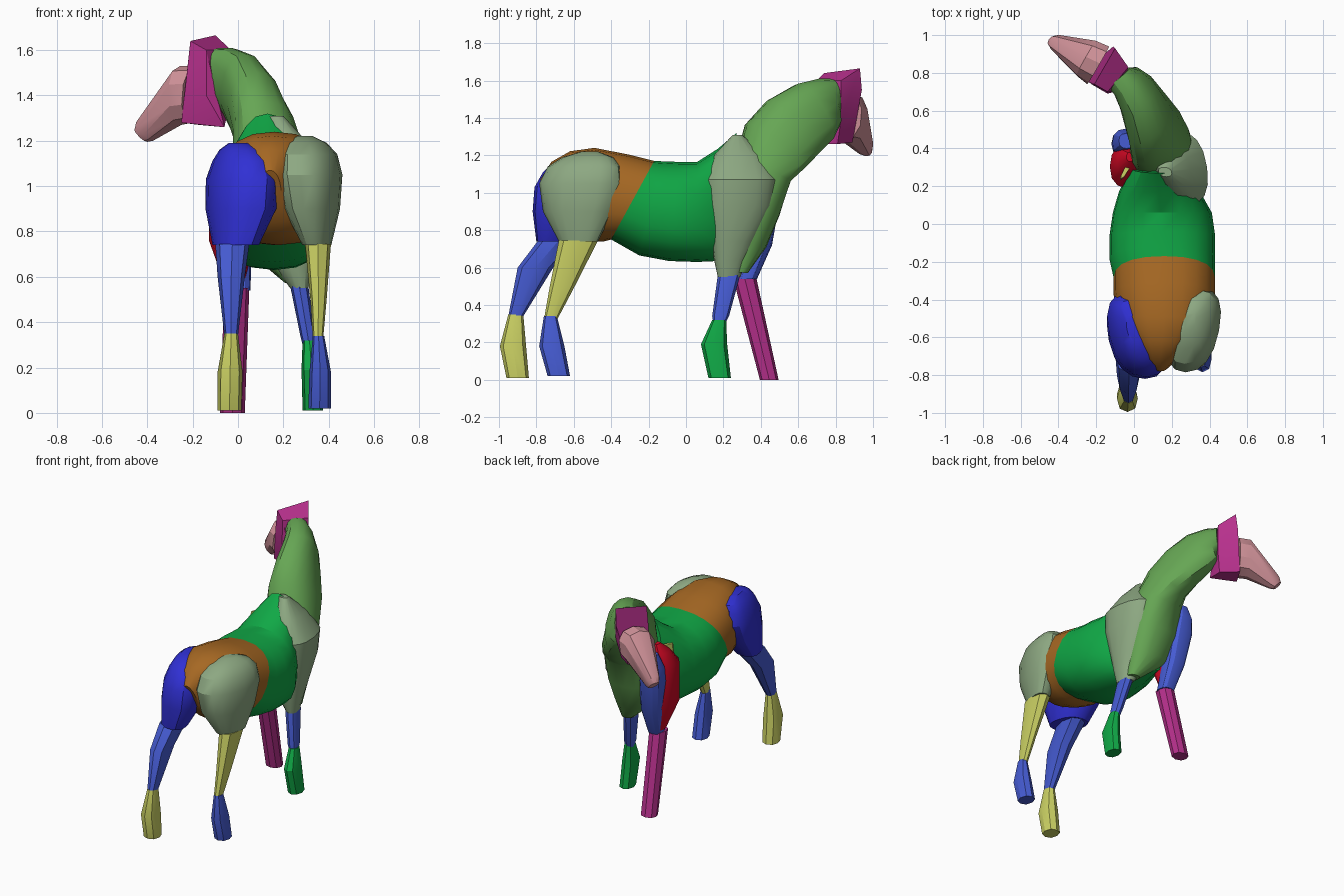
import bpy, bmesh, math
from mathutils import Vector

if "Cube" in bpy.data.objects:
    bpy.data.objects.remove(bpy.data.objects["Cube"])


def material(name, rgb):
    lin = [((c / 255 + 0.055) / 1.055) ** 2.4 if c > 10 else c / 255 / 12.92 for c in rgb]
    m = bpy.data.materials.new(name)
    m.use_nodes = True
    m.diffuse_color = (*lin, 1)
    m.node_tree.nodes["Principled BSDF"].inputs["Base Color"].default_value = (*lin, 1)
    return m


NAVY = material("deep blue", (48, 48, 212))
BLUE = material("periwinkle blue", (70, 92, 212))
KHAKI = material("khaki yellow", (204, 210, 100))
BROWN = material("brown", (166, 104, 35))
SAGE = material("sage", (141, 168, 130))
GREEN = material("bright green", (16, 168, 70))
MOSS = material("moss green", (102, 166, 84))
MAGENTA = material("magenta", (182, 48, 140))
PINK = material("dusty pink", (211, 148, 155))
RED = material("red", (205, 8, 35))


def finish(name, bm, mat):
    bmesh.ops.recalc_face_normals(bm, faces=bm.faces)
    me = bpy.data.meshes.new(name)
    bm.to_mesh(me)
    bm.free()
    me.materials.append(mat)
    ob = bpy.data.objects.new(name, me)
    bpy.context.collection.objects.link(ob)
    bpy.ops.object.select_all(action='DESELECT')
    ob.select_set(True)
    bpy.context.view_layer.objects.active = ob
    bpy.ops.object.shade_smooth_by_angle(angle=math.radians(30))


def ring(p, q, w, yaw, n):
    """Rounded section from point p to point q, w wide to each side."""
    p, q = Vector(p), Vector(q)
    c, u = (p + q) / 2, (p - q) / 2
    v = Vector((math.cos(yaw), math.sin(yaw), 0)) * w
    power = lambda t: math.copysign(abs(t) ** 0.85, t)
    return [c + u * power(math.cos(a)) + v * power(math.sin(a))
            for a in (2 * math.pi * i / n for i in range(n))]


def loft(name, mat, sections, n=16):
    """Skin a row of sections (p, q, width, yaw) and cap both ends."""
    bm = bmesh.new()
    rows = [[bm.verts.new(v) for v in ring(p, q, w, yaw, n)] for p, q, w, yaw in sections]
    for a, b in zip(rows, rows[1:]):
        for i in range(n):
            j = (i + 1) % n
            bm.faces.new((a[i], a[j], b[j], b[i]))
    bm.faces.new(rows[0])
    bm.faces.new(rows[-1])
    finish(name, bm, mat)


def levels(name, mat, rows, n=8, skew=0):
    """Loft level sections (z, y back, y front, x low, x high); skew slants the
    back end sideways by a share of the half width, keeping the x range."""
    sections = []
    for z, y0, y1, x0, x1 in rows:
        c, h = (x0 + x1) / 2, (x1 - x0) / 2
        sections.append(((c + skew * h, y0, z), (c - skew * h, y1, z),
                         h * math.sqrt(1 - skew * skew), 0))
    loft(name, mat, sections, n)


# Trunk: barrel and rump share a slanted section
waist = ((.16, -.17, 1.17), (.16, -.40, .75), .268, 0)
loft("barrel", GREEN, [
    waist,
    ((.15, -.12, 1.168), (.15, -.25, .665), .28, 0),
    ((.15, -.04, 1.165), (.15, -.09, .635), .28, 0),
    ((.14, .06, 1.165), (.16, .06, .63), .262, 0),
    ((.13, .17, 1.235), (.14, .17, .635), .215, 0),
    ((.13, .27, 1.32), (.12, .33, .66), .145, 0)], 20)
loft("rump", BROWN, [
    waist,
    ((.16, -.31, 1.205), (.16, -.44, .74), .268, 0),
    ((.16, -.49, 1.24), (.18, -.50, .74), .255, 0),
    ((.15, -.62, 1.222), (.18, -.60, .78), .185, 0),
    ((.14, -.72, 1.165), (.17, -.66, .84), .11, 0),
    ((.14, -.78, 1.07), (.16, -.70, .90), .04, 0)], 20)

# Haunches, closing together toward the tail
levels("left_haunch", SAGE, [
    (.74, -.68, -.47, .285, .41), (.90, -.765, -.39, .205, .447),
    (1.05, -.785, -.34, .175, .457), (1.14, -.74, -.35, .18, .435),
    (1.19, -.66, -.39, .21, .39), (1.22, -.56, -.47, .26, .33)], 16, -.3)
levels("right_haunch", NAVY, [
    (.74, -.80, -.57, -.11, .09), (.90, -.82, -.42, -.14, .165),
    (1.03, -.81, -.36, -.138, .175), (1.11, -.765, -.37, -.11, .15),
    (1.16, -.71, -.40, -.08, .10), (1.19, -.63, -.48, -.04, .05)], 16, .3)

# Shoulders
levels("left_shoulder", SAGE, [
    (.55, .17, .29, .23, .31), (.64, .15, .33, .165, .33), (.74, .135, .38, .14, .35),
    (.93, .10, .475, .12, .385), (1.07, .10, .495, .12, .39),
    (1.20, .15, .43, .11, .30), (1.31, .25, .30, .13, .20)], 16, .2)
levels("right_shoulder_rear", RED, [
    (.57, .28, .38, -.06, .035), (.76, .19, .42, -.128, .06),
    (1.03, .19, .42, -.128, .06), (1.12, .26, .40, -.09, .04), (1.18, .33, .38, -.04, .0)], 12)
levels("right_shoulder_front", BLUE, [
    (.54, .27, .38, -.05, .055), (.72, .32, .46, -.085, .06), (.95, .35, .50, -.12, .05),
    (1.05, .36, .505, -.115, .03), (1.14, .40, .48, -.08, .0)], 12)
levels("shoulder_cap", KHAKI, [
    (1.04, .23, .34, -.075, -.01), (1.15, .24, .34, -.07, -.01)], 8, -.9)

# Chest and neck, turning toward the right as it rises
loft("neck", MOSS, [
    ((.25, .22, .58), (.25, .33, .57), .045, 0),
    ((.16, .17, .78), (.16, .43, .71), .15, .05),
    ((.15, .21, .97), (.14, .50, .88), .18, .1),
    ((.15, .27, 1.18), (.13, .555, 1.06), .165, .2),
    ((.12, .33, 1.37), (.11, .625, 1.13), .148, .4),
    ((.085, .45, 1.50), (.05, .70, 1.21), .13, .5),
    ((.035, .60, 1.583), (-.005, .765, 1.28), .112, .65),
    ((-.03, .71, 1.61), (-.05, .80, 1.35), .09, .69),
    ((-.08, .77, 1.61), (-.085, .785, 1.40), .08, .69)], 16)

# Head: wedge block with a sharp crest, then the tapered muzzle
bm = bmesh.new()
for co in [(-.21, .74, 1.64), (-.10, .93, 1.665), (-.225, .74, 1.50), (-.11, .94, 1.55),
           (-.25, .76, 1.28), (-.17, .89, 1.27), (-.14, .70, 1.60), (-.03, .83, 1.60),
           (-.14, .69, 1.40), (-.03, .83, 1.40), (-.06, .71, 1.26), (-.06, .81, 1.26)]:
    bm.verts.new(co)
bmesh.ops.convex_hull(bm, input=bm.verts)
finish("head", bm, MAGENTA)
loft("muzzle", PINK, [
    ((-.18, .85, 1.53), (-.20, .83, 1.28), .115, 1.05),
    ((-.255, .885, 1.53), (-.25, .87, 1.27), .108, 1.05),
    ((-.44, .97, 1.29), (-.375, .95, 1.20), .045, 1.05),
    ((-.452, .975, 1.25), (-.40, .965, 1.195), .03, 1.05)], 10)

# Hind legs
levels("right_hind_upper_leg", BLUE, [
    (.745, -.79, -.57, -.10, .05), (.60, -.90, -.71, -.09, .03), (.34, -.95, -.87, -.06, .0)])
levels("right_hind_lower_leg", KHAKI, [
    (.35, -.95, -.87, -.06, .0), (.18, -.995, -.855, -.09, .02), (.01, -.96, -.84, -.09, .015)])
levels("left_hind_upper_leg", KHAKI, [
    (.745, -.68, -.47, .295, .41), (.49, -.73, -.60, .32, .39), (.32, -.76, -.69, .33, .375)])
levels("left_hind_lower_leg", BLUE, [
    (.34, -.76, -.69, .33, .38), (.18, -.785, -.65, .315, .41), (.02, -.74, -.62, .31, .41)])

# Front legs
levels("left_front_upper_leg", BLUE, [
    (.56, .17, .29, .23, .31), (.34, .14, .23, .275, .34), (.28, .15, .20, .29, .34)])
levels("left_front_lower_leg", GREEN, [
    (.32, .14, .215, .285, .345), (.19, .08, .22, .28, .37), (.01, .12, .24, .285, .375)])
levels("right_front_lower_leg", MAGENTA, [
    (.55, .25, .375, -.06, .05), (0, .395, .495, -.08, .03)])
